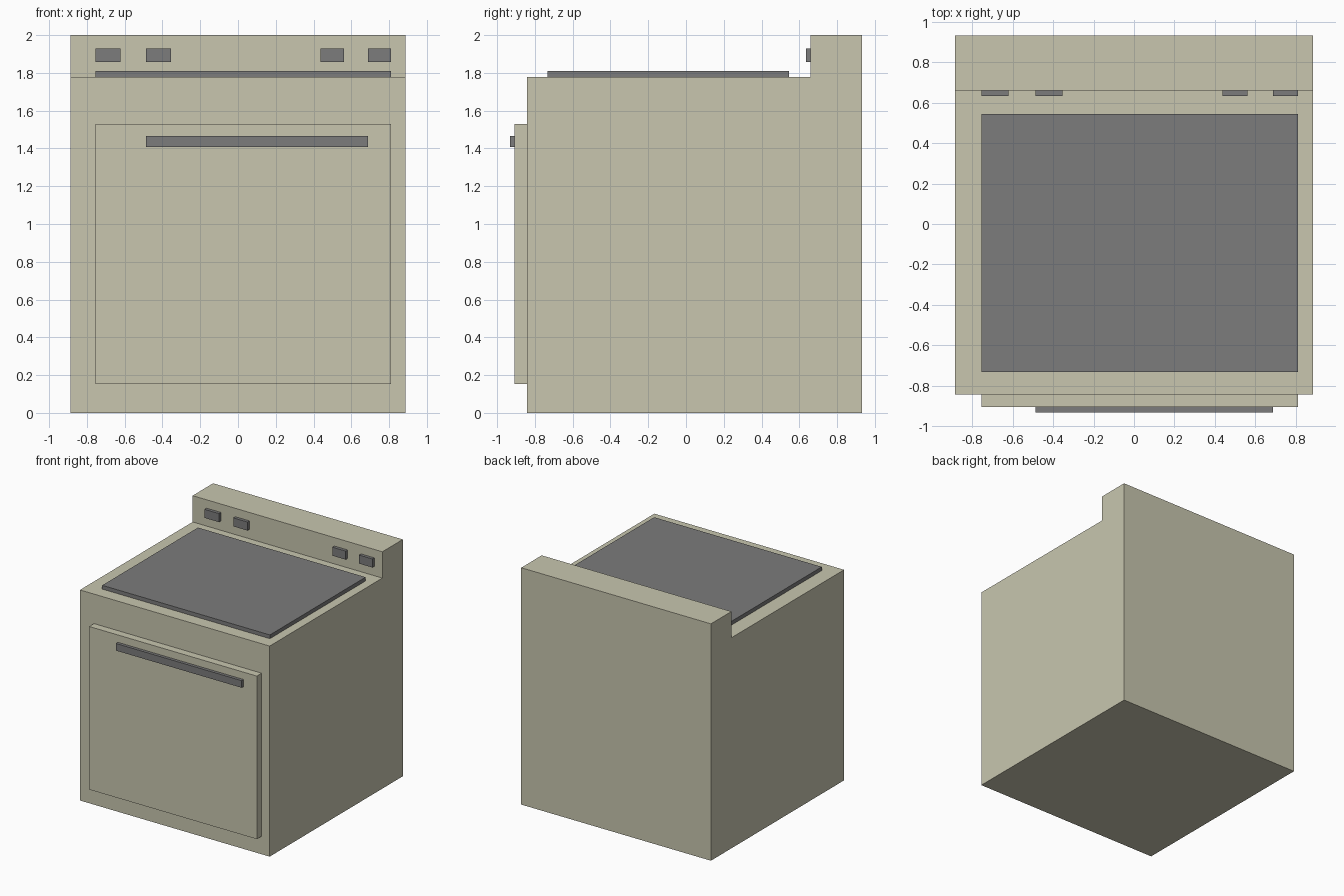
import bpy
import bmesh

if "Cube" in bpy.data.objects:
    bpy.data.objects.remove(bpy.data.objects["Cube"])


def material(name, rgb):
    m = bpy.data.materials.new(name)
    m.diffuse_color = (*rgb, 1.0)
    m.use_nodes = True
    m.node_tree.nodes["Principled BSDF"].inputs["Base Color"].default_value = m.diffuse_color
    return m


enamel = material("cream_enamel", (0.58, 0.565, 0.43))
dark = material("dark_grey", (0.2, 0.2, 0.2))


def extrude_x(name, profile, x0, x1, mat):
    """Extrude a (y, z) outline from x0 to x1."""
    bm = bmesh.new()
    face = bm.faces.new([bm.verts.new((x0, y, z)) for y, z in profile])
    out = bmesh.ops.extrude_face_region(bm, geom=[face])
    moved = [v for v in out["geom"] if isinstance(v, bmesh.types.BMVert)]
    bmesh.ops.translate(bm, verts=moved, vec=(x1 - x0, 0, 0))
    bmesh.ops.recalc_face_normals(bm, faces=bm.faces)
    mesh = bpy.data.meshes.new(name)
    bm.to_mesh(mesh)
    bm.free()
    mesh.materials.append(mat)
    ob = bpy.data.objects.new(name, mesh)
    bpy.context.collection.objects.link(ob)
    return ob


def box(name, x, y, z, mat):
    outline = [(y[0], z[0]), (y[1], z[0]), (y[1], z[1]), (y[0], z[1])]
    return extrude_x(name, outline, x[0], x[1], mat)


FRONT, BACK, PANEL, TOP = -0.843, 0.933, 0.66, 1.778
DOOR = -0.907

# Oven body with raised control panel at the back
extrude_x("oven_body", [(FRONT, 0), (BACK, 0), (BACK, 2), (PANEL, 2),
                        (PANEL, TOP), (FRONT, TOP)], -0.886, 0.886, enamel)

# Door and its handle
box("oven_door", (-0.755, 0.811), (DOOR, FRONT), (0.152, 1.529), enamel)
box("door_handle", (-0.487, 0.687), (-0.933, DOOR), (1.407, 1.467), dark)

# Cooktop plate
box("cooktop", (-0.755, 0.811), (-0.733, 0.544), (TOP, 1.81), dark)

# Control knobs
for i, (a, b) in enumerate([(-0.755, -0.622), (-0.487, -0.354),
                            (0.438, 0.562), (0.687, 0.811)]):
    box(f"control_knob_{i + 1}", (a, b), (0.634, PANEL), (1.857, 1.929), dark)
